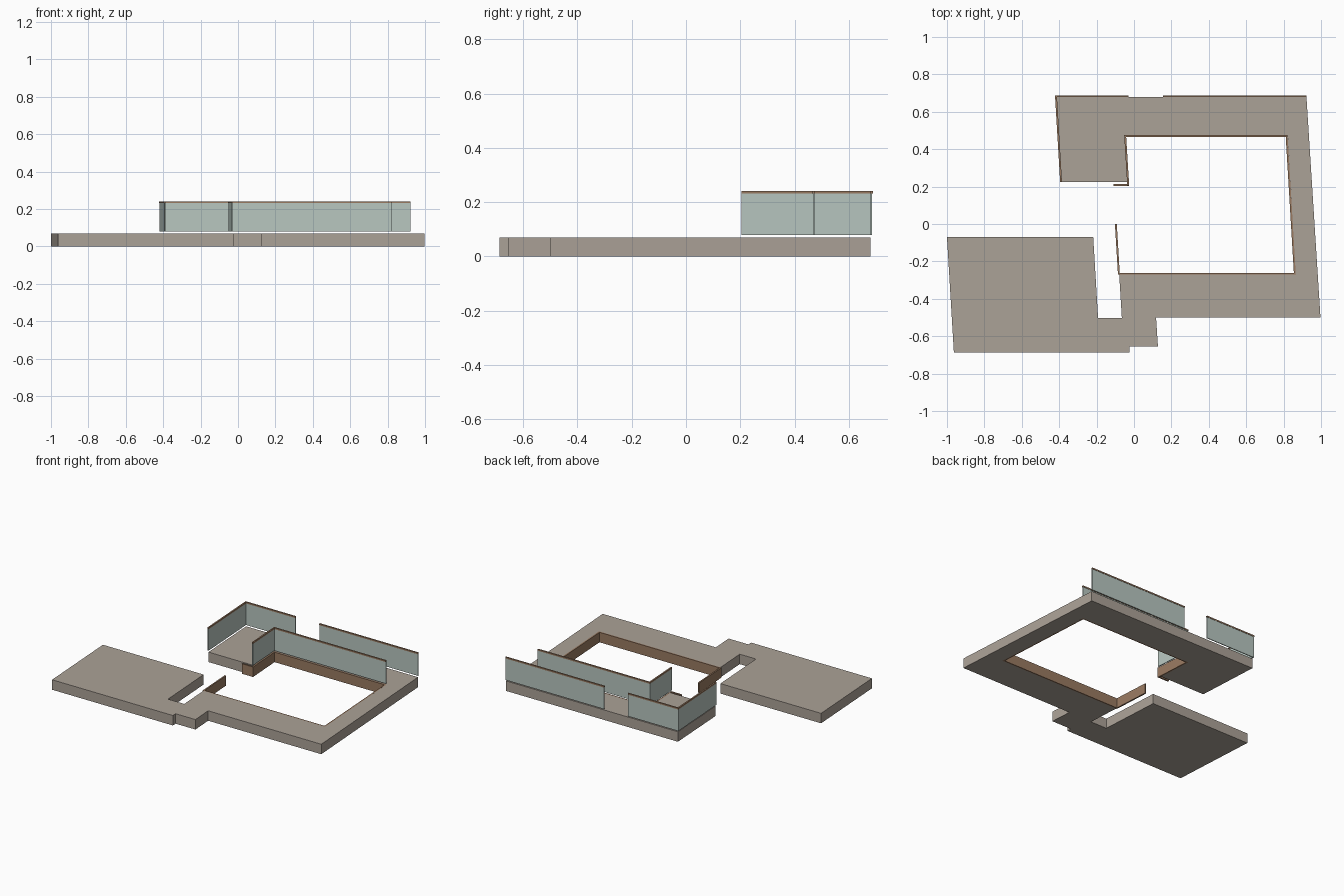
import bpy, bmesh
from mathutils import Vector

if "Cube" in bpy.data.objects:
    bpy.data.objects.remove(bpy.data.objects["Cube"])


def material(name, color):
    m = bpy.data.materials.new(name)
    m.diffuse_color = (*color, 1)
    m.use_nodes = True
    m.node_tree.nodes["Principled BSDF"].inputs["Base Color"].default_value = m.diffuse_color
    return m


STONE = material("stone", (0.41, 0.36, 0.31))
GLASS = material("pale_glass", (0.48, 0.57, 0.53))
WOOD = material("brown_wood", (0.32, 0.195, 0.12))


def prism(name, outline, z0, z1, mat):
    """Extrude a flat outline from z0 to z1."""
    bm = bmesh.new()
    face = bm.faces.new([bm.verts.new((x, y, z0)) for x, y in outline])
    top = bmesh.ops.extrude_face_region(bm, geom=[face])["geom"]
    bmesh.ops.translate(bm, vec=(0, 0, z1 - z0),
                        verts=[v for v in top if isinstance(v, bmesh.types.BMVert)])
    bmesh.ops.recalc_face_normals(bm, faces=bm.faces)
    mesh = bpy.data.meshes.new(name)
    bm.to_mesh(mesh)
    bm.free()
    mesh.materials.append(mat)
    obj = bpy.data.objects.new(name, mesh)
    bpy.context.collection.objects.link(obj)
    return obj


def wall(name, path, width, z0, z1, mat):
    """Thin mitred wall centred on a plan path."""
    pts = [Vector(p) for p in path]
    dirs = [(b - a).normalized() for a, b in zip(pts, pts[1:])]
    normals = [Vector((-d.y, d.x)) for d in dirs]
    left, right = [], []
    for i, p in enumerate(pts):
        a, b = normals[max(i - 1, 0)], normals[min(i, len(normals) - 1)]
        off = (a + b) / (1 + a.dot(b)) * width / 2
        left.append(p + off)
        right.append(p - off)
    return prism(name, left + right[::-1], z0, z1, mat)


# Paved slab: upper terrace, courtyard surround, front step and lower patio
prism("paved_slab", [
    (-0.413, 0.68), (0.922, 0.68), (0.997, -0.5), (0.118, -0.5),
    (0.128, -0.655), (-0.025, -0.655), (-0.025, -0.687), (-0.963, -0.687),
    (-1.0, -0.07), (-0.218, -0.07), (-0.192, -0.503), (-0.065, -0.503),
    (-0.079, -0.27), (0.865, -0.27), (0.821, 0.475), (-0.052, 0.475),
    (-0.037, 0.225), (-0.387, 0.225)], 0, 0.07, STONE)

# Timber fascia around the courtyard
wall("courtyard_fascia", [
    (-0.11, 0.208), (-0.031, 0.208), (-0.047, 0.47), (0.816, 0.47),
    (0.86, -0.266), (-0.081, -0.266), (-0.097, 0.0)], 0.01, 0, 0.07, WOOD)

# Glass balustrades with timber handrails
balustrades = {
    "outer": [(-0.39, 0.225), (-0.417, 0.683), (-0.03, 0.683)],
    "back": [(0.155, 0.683), (0.922, 0.683)],
    "inner": [(-0.031, 0.205), (-0.047, 0.47), (0.821, 0.47)],
}
for name, path in balustrades.items():
    wall(name + "_glass", path, 0.006, 0.079, 0.231, GLASS)
    wall(name + "_handrail", path, 0.01, 0.231, 0.241, WOOD)
